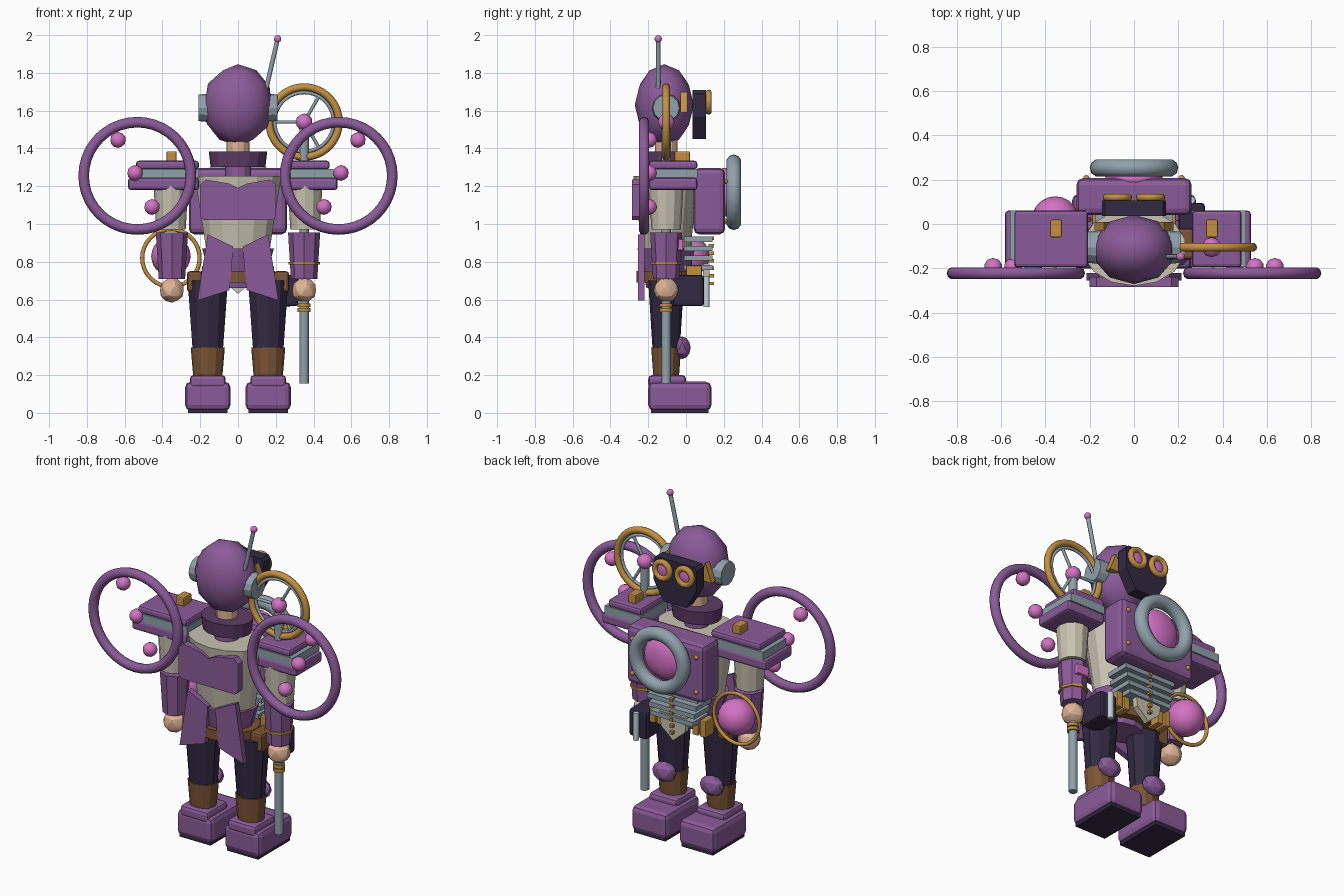
import bpy
import math
from mathutils import Vector, Matrix

cube = bpy.data.objects.get("Cube")
if cube:
    bpy.data.objects.remove(cube, do_unlink=True)


def material(name, *rgb):
    m = bpy.data.materials.new(name)
    m.use_nodes = True
    m.diffuse_color = (*rgb, 1)
    m.node_tree.nodes["Principled BSDF"].inputs["Base Color"].default_value = (*rgb, 1)
    return m


PURPLE = material("purple", .26, .105, .32)
PLUM = material("dark plum", .11, .045, .135)
BEIGE = material("beige cloth", .58, .54, .44)
STEEL = material("blue steel", .28, .36, .41)
GOLD = material("brass", .55, .28, .055)
PINK = material("pink glow", .66, .17, .56)
DARK = material("dark cloth", .032, .023, .055)
BROWN = material("brown leather", .2, .09, .036)
SKIN = material("skin", .75, .46, .31)
SILVER = material("silver", .55, .65, .7)


def finish(name, mat, angle=None):
    ob = bpy.context.object
    ob.name = name
    ob.data.materials.clear()
    ob.data.materials.append(mat)
    if angle:
        bpy.ops.object.shade_smooth_by_angle(angle=math.radians(angle))
    return ob


def box(name, mat, x, y, z, bevel=0.0):
    """Box from its (min, max) ranges."""
    ranges = (x, y, z)
    bpy.ops.mesh.primitive_cube_add(size=1, location=[sum(r) / 2 for r in ranges])
    ob = finish(name, mat)
    ob.data.transform(Matrix.Diagonal([r[1] - r[0] for r in ranges] + [1]))
    if bevel:
        mod = ob.modifiers.new("Bevel", "BEVEL")
        mod.width, mod.segments = bevel, 2
    return ob


def rod(name, mat, a, b, r1, r2=None, sides=12, squash=1.0, angle=20):
    """Tapered cylinder from point a to point b."""
    a, b = Vector(a), Vector(b)
    bpy.ops.mesh.primitive_cone_add(vertices=sides, radius1=r1, radius2=r1 if r2 is None else r2,
                                    depth=(b - a).length, location=(a + b) / 2)
    ob = finish(name, mat, angle)
    ob.rotation_euler = (b - a).to_track_quat("Z", "Y").to_euler()
    ob.scale.y = squash
    return ob


def ball(name, mat, pos, size, detail=2, angle=60):
    bpy.ops.mesh.primitive_ico_sphere_add(subdivisions=detail, radius=1, location=pos)
    ob = finish(name, mat, angle)
    ob.scale = size if isinstance(size, tuple) else (size,) * 3
    return ob


def ring(name, mat, pos, outer, tube, sides=36):
    """Torus standing upright, facing along y."""
    bpy.ops.mesh.primitive_torus_add(major_radius=outer - tube, minor_radius=tube, location=pos,
                                     rotation=(math.pi / 2, 0, 0),
                                     major_segments=sides, minor_segments=10)
    return finish(name, mat, 60)


def plate(name, mat, outline, y0, y1):
    """Outline in x and z, extruded along y."""
    n = len(outline)
    verts = [(x, y, z) for y in (y0, y1) for x, z in outline]
    faces = [list(range(n)), list(range(2 * n - 1, n - 1, -1))]
    faces += [(i, i + n, (i + 1) % n + n, (i + 1) % n) for i in range(n)]
    me = bpy.data.meshes.new(name)
    me.from_pydata(verts, [], faces)
    ob = bpy.data.objects.new(name, me)
    bpy.context.collection.objects.link(ob)
    bpy.context.view_layer.objects.active = ob
    bpy.ops.object.select_all(action="DESELECT")
    ob.select_set(True)
    bpy.ops.object.mode_set(mode="EDIT")
    bpy.ops.mesh.select_all(action="SELECT")
    bpy.ops.mesh.normals_make_consistent(inside=False)
    bpy.ops.object.mode_set(mode="OBJECT")
    return finish(name, mat)


Y = -.105  # body axis

for s, side in ((1, "left_"), (-1, "right_")):
    def span(a, b):
        return sorted((s * a, s * b))

    # Legs and boots
    box(side + "boot", PURPLE, span(.04, .28), (-.2, .135), (.012, .165), .03)
    box(side + "boot_cuff", PURPLE, span(.065, .255), (-.2, 0), (.13, .2), .02)
    box(side + "boot_sole", DARK, span(.055, .265), (-.185, .12), (0, .02))
    rod(side + "ankle", BROWN, (s * .16, Y, .19), (s * .16, Y, .345), .077, .09, squash=.88)
    rod(side + "leg", DARK, (s * .16, Y, .34), (s * .16, Y, .7), .085, .112, 10, .85)
    ball(side + "knee", PURPLE, (s * .16, -.02, .345), (.075, .045, .06), 2, 20)
    box(side + "hip_pouch", BROWN, span(.19, .27), (-.16, -.02), (.64, .75), .015)

    # Arms
    rod(side + "upper_arm", BEIGE, (s * .355, Y, .97), (s * .355, Y, 1.2), .078, .092)
    rod(side + "forearm", PURPLE, (s * .35, Y, .71), (s * .35, Y, .955), .07, .085, 8)
    ball(side + "hand", SKIN, (s * .35, Y, .65), .066, 2, 20)

    # Layered shoulder pads, wider on the right
    grow = 0 if s > 0 else .055
    inner = .262 - grow
    box(side + "pad_bottom", PURPLE, span(inner, .527 + grow), (-.195, .06), (1.18, 1.245), .015)
    box(side + "pad_band", STEEL, span(inner, .505 + grow), (-.195, .06), (1.243, 1.292))
    box(side + "pad_top", PURPLE, span(inner, .485 + grow), (-.195, .06), (1.29, 1.335), .015)
    box(side + "pad_clasp", GOLD, span(.325, .378), (-.06, .02), (1.33, 1.385), .007)

    # Big shoulder hoop with glowing beads
    ring(side + "hoop", PURPLE, (s * .533, -.222, 1.255), .312, .028, 40)
    for x, z in ((.635, 1.445), (.545, 1.27), (.455, 1.09)):
        ball(side + "hoop_bead", PINK, (s * x, -.195, z), .042)

    # Head side details and goggles
    rod(side + "ear", STEEL, (s * .15, Y, 1.615), (s * .21, Y, 1.615), .076, .07)
    plate(side + "head_fin", GOLD, [(s * .09, 1.59), (s * .178, 1.59), (s * .135, 1.7)], -.03, .008)
    ring(side + "goggle_rim", GOLD, (s * .075, .12, 1.645), .066, .017, 24)
    ball(side + "goggle_lens", PINK, (s * .075, .11, 1.645), (.048, .018, .048))

    # Coat tail
    plate(side + "coat_tail", PURPLE,
          [(s * .16, .945), (s * .025, .88), (s * .045, .65), (s * .215, .595)], -.255, -.22)

    # Rivets on the pack
    for z in (1.225, 1.015):
        ball(side + "pack_rivet", GOLD, (s * .215, .207, z), .014)

# Torso, coat skirt, belt
rod("torso", BEIGE, (0, Y, .85), (0, Y, 1.255), .17, .235, 14, .74)
rod("coat_skirt", PURPLE, (0, Y, .66), (0, Y, .87), .13, .19, 12, .8)
rod("belt", BROWN, (0, Y, .69), (0, Y, .75), .2, .2, 14, .78)
plate("chest_lapels", PURPLE,
      [(-.2, 1.21), (-.17, 1.235), (-.05, 1.215), (0, 1.19), (.05, 1.215), (.17, 1.235),
       (.2, 1.21), (.2, 1.04), (.18, 1.02), (-.18, 1.02), (-.2, 1.04)], -.285, -.24)

# Neck, collar, head
rod("neck_stem", PURPLE, (0, Y, 1.24), (0, Y, 1.32), .07)
rod("neck", SKIN, (0, Y, 1.31), (0, Y, 1.46), .06)
rod("collar", PLUM, (0, Y, 1.303), (0, Y, 1.385), .145, .155, 16, .8)
ball("head", PURPLE, (0, -.115, 1.63), (.187, .156, .216))
rod("antenna", STEEL, (.15, -.147, 1.72), (.21, -.147, 1.98), .012, sides=8, angle=50)
ball("antenna_tip", PINK, (.21, -.147, 1.98), .02)
plate("goggle_mask", DARK,
      [(-.13, 1.71), (.13, 1.71), (.145, 1.69), (.145, 1.57), (.075, 1.45),
       (-.075, 1.45), (-.145, 1.57), (-.145, 1.69)], .035, .107)

# Backpack with glowing core
box("backpack", PURPLE, (-.26, .26), (.04, .207), (.945, 1.297), .03)
ring("pack_ring", STEEL, (0, .253, 1.168), .2, .04)
ball("pack_core", PINK, (0, .205, 1.168), (.13, .065, .13), 3)
for i in range(4):
    z = .92 - .05 * i
    w = .175 - .01 * i
    box("pack_rib", STEEL, (-w, w), (-.01, .14), (z - .014, z + .014))
for i in range(7):
    z = .925 - .04 * i
    box("spine_stud", GOLD, (-.009, .009), (.118, .147), (z - .009, z + .009))
plate("tail_shield", BEIGE, [(-.09, .79), (.09, .79), (.08, .7), (0, .63), (-.08, .7)], .09, .125)
for x in (-.17, -.12, .12, .17):
    box("belt_clip", GOLD, (x - .02, x + .02), (.0, .085), (.68, .78), .006)

# Holster on the left hip
box("holster", DARK, (.2, .32), (-.07, .095), (.565, .73), .015)
rod("holster_grip", SILVER, (.26, .108, .56), (.26, .108, .725), .016)

# Left wrist device
box("wrist_screen", PINK, (.31, .39), (-.045, -.015), (.86, .92), .006)
rod("wrist_band", GOLD, (.35, Y, .785), (.35, Y, .8), .083, sides=8)

# Staff with wheel head
C = Vector((.35, Y, 1.54))
rod("staff", STEEL, (.35, Y, .155), (.35, Y, 1.51), .025, angle=50)
for z in (.545, .57):
    rod("staff_band", GOLD, (.35, Y, z - .01), (.35, Y, z + .01), .034)
ring("staff_wheel", GOLD, C, .205, .02)
ring("staff_inner_wheel", STEEL, C, .165, .009)
ball("staff_orb", PINK, C, .045)
for deg in (60, 180, 300):
    a = math.radians(deg)
    rod("staff_spoke", STEEL, C, C + Vector((math.cos(a), 0, math.sin(a))) * .158, .009, sides=8, angle=50)

# Floating orb with its hoop on the right
ball("hip_orb", PINK, (-.355, .02, .83), .105, 3)
ring("hip_orb_hoop", GOLD, (-.355, .02, .82), .163, .011)
